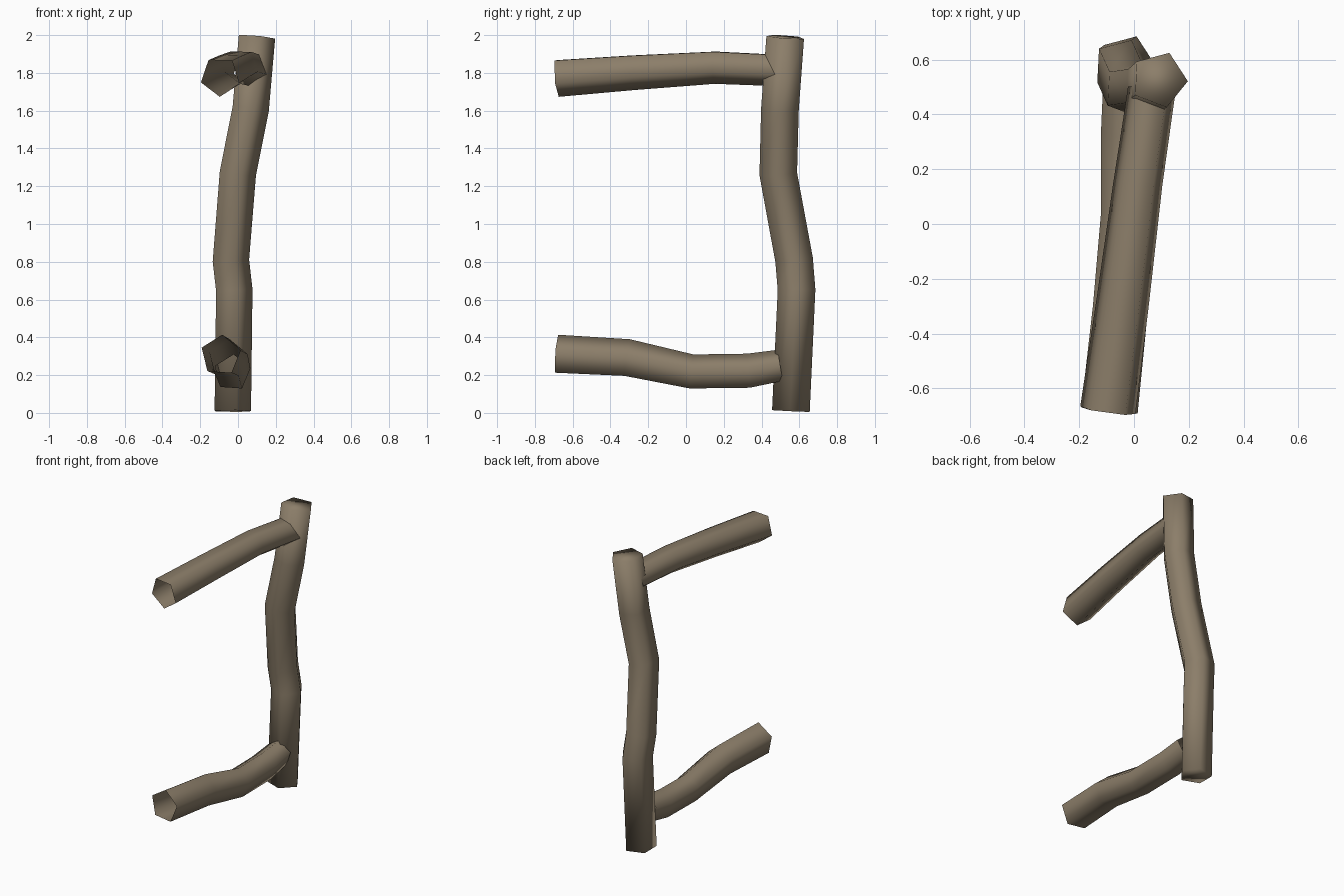
import bpy, bmesh, math
from mathutils import Vector

if "Cube" in bpy.data.objects:
    bpy.data.objects.remove(bpy.data.objects["Cube"])

wood = bpy.data.materials.new("weathered_wood")
wood.diffuse_color = (0.262, 0.209, 0.143, 1)
wood.use_nodes = True
wood.node_tree.nodes["Principled BSDF"].inputs["Base Color"].default_value = wood.diffuse_color


def log(name, path, radii, main, phase, capped):
    """Five-sided tube through the path points; rings square to the path."""
    pts = [Vector(p) for p in path]
    main = Vector(main)
    u = Vector((1, 0, 0))
    v = Vector((0, 1, 0)) if main.z else Vector((0, 0, 1))
    bm = bmesh.new()
    rings = []
    for i, p in enumerate(pts):
        t = Vector()
        if i > 0:
            t += (p - pts[i - 1]).normalized()
        if i < len(pts) - 1:
            t += (pts[i + 1] - p).normalized()
        rot = main.rotation_difference(t.normalized())
        ring = []
        for k in range(5):
            a = math.radians(phase + 72 * k)
            ring.append(bm.verts.new(p + rot @ ((u * math.cos(a) + v * math.sin(a)) * radii[i])))
        rings.append(ring)
    for a, b in zip(rings, rings[1:]):
        for k in range(5):
            j = (k + 1) % 5
            bm.faces.new((a[k], a[j], b[j], b[k]))
    if capped:
        bm.faces.new(rings[0])
        bm.faces.new(rings[-1])
    bmesh.ops.recalc_face_normals(bm, faces=bm.faces[:])
    for f in bm.faces:
        f.smooth = True
    me = bpy.data.meshes.new(name)
    bm.to_mesh(me)
    bm.free()
    me.materials.append(wood)
    ob = bpy.data.objects.new(name, me)
    bpy.context.collection.objects.link(ob)
    return ob


# upright post
log("post",
    [(-0.036, 0.557, 0.01), (-0.028, 0.587, 0.65), (-0.046, 0.574, 0.81),
     (-0.009, 0.490, 1.27), (0.059, 0.499, 1.61), (0.092, 0.527, 1.99)],
    [0.105] * 6, (0, 0, 1), -3, True)

# rails, open at the ends
log("upper_rail",
    [(-0.095, -0.682, 1.78), (-0.04, -0.28, 1.81), (0.015, 0.15, 1.836),
     (0.052, 0.40, 1.825), (0.065, 0.49, 1.822)],
    [0.107, 0.101, 0.094, 0.092, 0.092], (0, 1, 0), -91, False)
log("lower_rail",
    [(-0.092, -0.682, 0.305), (-0.052, -0.31, 0.285), (-0.03, 0.03, 0.212),
     (-0.03, 0.33, 0.216), (-0.03, 0.50, 0.245)],
    [0.109, 0.106, 0.098, 0.098, 0.090], (0, 1, 0), 86, False)
